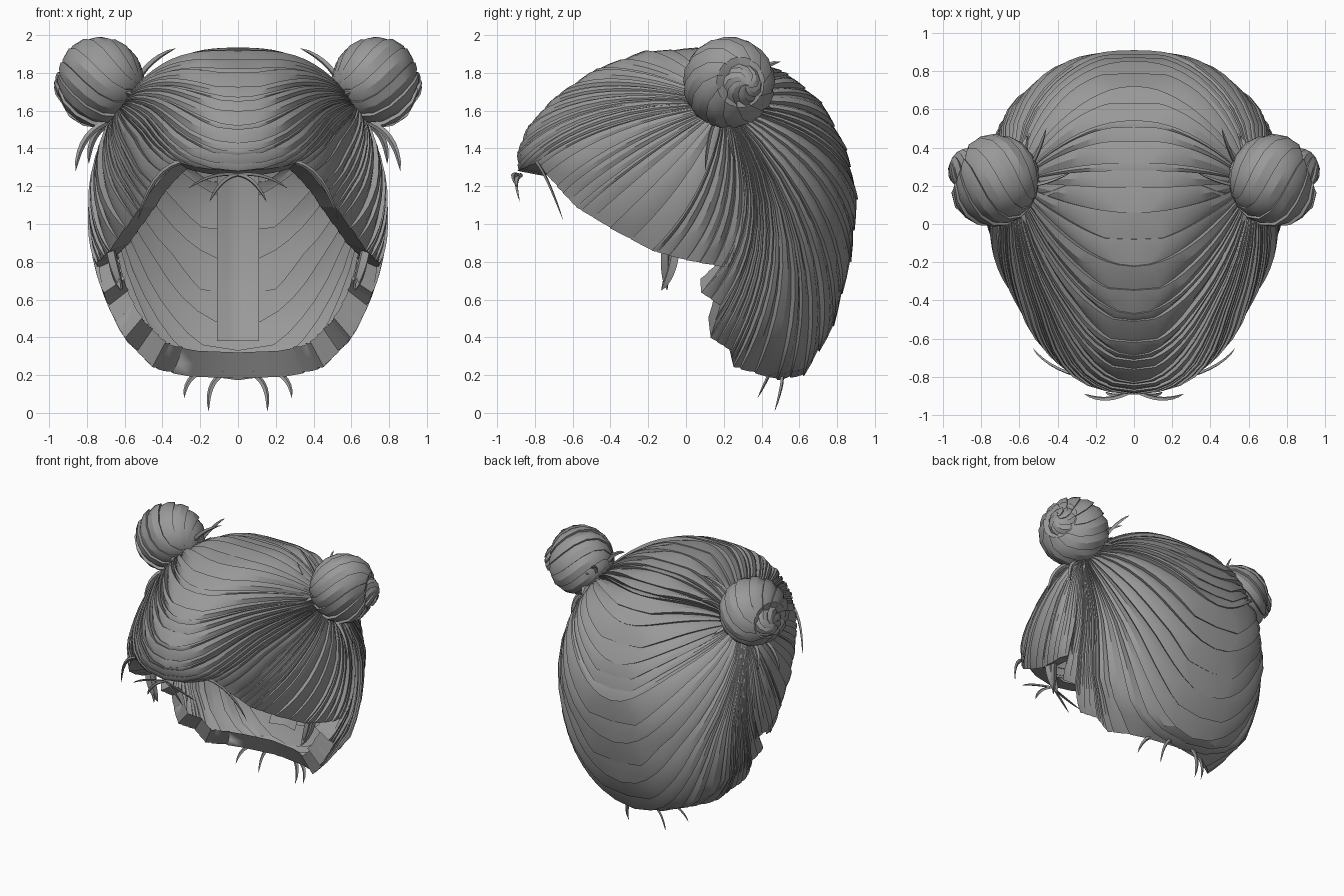
import bpy, math, random
from mathutils import Vector

if "Cube" in bpy.data.objects:
    bpy.data.objects.remove(bpy.data.objects["Cube"])

random.seed(4)
grey = bpy.data.materials.new("hair_grey")
grey.diffuse_color = (0.32, 0.32, 0.32, 1)
grey.use_nodes = True
grey.node_tree.nodes["Principled BSDF"].inputs["Base Color"].default_value = grey.diffuse_color


def make(name, verts, faces, angle=28, mirror=True):
    me = bpy.data.meshes.new(name)
    me.from_pydata([tuple(v) for v in verts], [], faces)
    me.materials.append(grey)
    ob = bpy.data.objects.new(name, me)
    bpy.context.collection.objects.link(ob)
    bpy.ops.object.select_all(action='DESELECT')
    ob.select_set(True)
    bpy.context.view_layer.objects.active = ob
    bpy.ops.object.shade_smooth_by_angle(angle=math.radians(angle))
    if mirror:
        ob.modifiers.new("mirror", 'MIRROR').use_clip = False
    return ob


def add_strip(verts, faces, cols):
    """Join neighbouring columns of points into one lock of hair."""
    base, n = len(verts), len(cols[0])
    for c in cols:
        verts.extend(c)
    for j in range(len(cols) - 1):
        for i in range(n - 1):
            a = base + j * n + i
            faces.append((a, a + n, a + n + 1, a + 1))


# ---- Scalp shell: locks fan out from the bun to the parting and hem ----
# each row: end (y, z) and bend point (y, z) of a lock
SEAM = [(-.885, 1.28, -.50, 1.66), (-.89, 1.38, -.50, 1.71), (-.83, 1.52, -.46, 1.75),
        (-.69, 1.67, -.36, 1.79), (-.47, 1.82, -.20, 1.83), (-.22, 1.91, -.02, 1.85),
        (.06, 1.93, .12, 1.85), (.32, 1.88, .29, 1.82), (.54, 1.79, .41, 1.79),
        (.72, 1.64, .54, 1.74), (.85, 1.39, .69, 1.62), (.905, 1.13, .79, 1.47),
        (.87, .80, .83, 1.28), (.78, .46, .82, 1.06), (.62, .20, .78, .94),
        (.48, .18, .73, .96)]
HEM = [(.25, .25, .66, 1.03), (.24, .33, .60, 1.03), (.13, .40, .56, 1.02),
       (.18, .57, .50, 1.02), (.08, .64, .46, 1.05), (.22, .77, .38, 1.10),
       (.0, .81, .25, 1.12), (-.18, .86, .12, 1.15), (-.40, .98, -.08, 1.26),
       (-.58, 1.09, -.22, 1.39), (-.68, 1.20, -.32, 1.49), (-.79, 1.325, -.42, 1.58),
       (-.885, 1.28, -.50, 1.66)]
ENDS = SEAM + HEM
CY, CZ, WIDTH = .05, 1.1, .775
# side outline of the full head, continued below the hem
outline = [s[:2] for s in SEAM] + [(.2, .06), (-.25, .25), (-.68, .70), (-.88, 1.08)]
polar = sorted((math.atan2(z - CZ, y - CY), math.hypot(y - CY, z - CZ)) for y, z in outline)
polar = [(polar[-1][0] - math.tau, polar[-1][1])] + polar + [(polar[0][0] + math.tau, polar[0][1])]


def half_width(y, z):
    a, d = math.atan2(z - CZ, y - CY), math.hypot(y - CY, z - CZ)
    narrow = 1 - .24 * min(.55, max(0, .1 - y))       # the face side is narrower
    power = 2.2 + .3 * min(1, max(0, y / .5))         # the back is fuller
    for (a0, r0), (a1, r1) in zip(polar, polar[1:]):
        if a0 <= a <= a1:
            r = r0 + (r1 - r0) * (a - a0) / (a1 - a0)
            return WIDTH * narrow * math.sqrt(max(0, 1 - (d / r) ** power))
    return 0


def lock_path(p, lift, hem, rows=11):
    k = min(int(p), len(ENDS) - 2)
    f = p - k
    ey, ez, by, bz = [a + (b - a) * f for a, b in zip(ENDS[k], ENDS[k + 1])]
    ang = math.atan2(ez - 1.64, ey - .22)
    sy, sz = .22 + .05 * math.cos(ang), 1.64 + .05 * math.sin(ang)
    pts = []
    for i in range(rows + 1):
        u = i / rows
        s = 1 - (1 - u) ** 1.6
        y = (1 - s) ** 2 * sy + 2 * s * (1 - s) * by + s * s * ey
        z = (1 - s) ** 2 * sz + 2 * s * (1 - s) * bz + s * s * ez
        x = half_width(y, z)
        if i == rows and p <= len(SEAM) - 1:
            x = 0
        g = 1 + lift * (.25 + .75 * math.sin(math.pi * min(1, u * 1.05)))
        pts.append(Vector((x * g, CY + (y - CY) * g, CZ + (z - CZ) * g)))
    if hem:                                           # tuck the hem inwards
        x, y, z = pts[-1]
        for g in (.93, .85):
            pts.append(Vector((x * g, CY + (y - CY) * g, CZ + (z - CZ) * g)))
    return pts


verts, faces = [], []
p = 0.0
while p < len(ENDS) - 1 - 1e-6:
    q = min(p + random.choice((.34, .5, .5)), len(ENDS) - 1)
    if int(q + .1) > int(p):
        q = int(q + .1)
    h = random.uniform(.014, .036)
    hem = p >= len(SEAM) - 1
    # the last column drops back down, closing the step to the next lock
    add_strip(verts, faces, [lock_path(p, -.01, hem), lock_path((p + q) / 2, h * .8, hem),
                             lock_path(q, h, hem), lock_path(q, -.01, hem)])
    p = q
make("scalp_locks", verts, faces)

# ---- Inner lock down the back parting ----
cols = []
for x in (0, .05, .11):
    cols.append([Vector((x, y - .06 - .3 * x, z)) for y, z in
                 [(.78, 1.42), (.84, 1.2), (.82, .95), (.79, .75), (.72, .55), (.62, .38)]])
verts, faces = [], []
add_strip(verts, faces, cols)
make("inner_back_lock", verts, faces)


# ---- Buns: twisted bands round a tilted axis ----
def bun(name, centre, size, bands, twist, dimple, lift):
    ax = Vector((1, .35, 0)).normalized()
    e2 = Vector((0, 0, 1))
    e1 = e2.cross(ax)
    verts, faces = [], []

    def meridian(ph, g):
        out = []
        for i in range(11):
            th = math.pi * i / 10
            t = -ph + twist * th
            d = ax * math.cos(th) + (e1 * math.cos(t) + e2 * math.sin(t)) * math.sin(th)
            r = size * (1 + g * math.sin(th)) * (1 - dimple * math.exp(-(th / .45) ** 2))
            out.append(Vector(centre) + d * r)
        return out

    for b in range(bands):
        a0, a1 = math.tau * b / bands, math.tau * (b + 1) / bands
        h = random.uniform(.4, 1) * lift
        add_strip(verts, faces, [meridian(a0, -lift * .5), meridian((a0 + a1) / 2, h * .8),
                                 meridian(a1, h), meridian(a1, -lift * .5)])
    make(name, verts, faces)


bun("bun", (.735, .228, 1.75), .236, 11, .9, .35, .075)
bun("bun_core", (.865, .285, 1.74), .105, 6, 1.4, 0, .2)


# ---- Loose locks: bent, tapering, flattened strands ----
def wisps(name, paths, width):
    verts, faces = [], []
    for a, b, c in paths:
        a, b, c = Vector(a), Vector(b), Vector(c)
        base, n = len(verts), 8
        for i in range(n + 1):
            u = i / n
            pos = a * (1 - u) ** 2 + b * 2 * u * (1 - u) + c * u * u
            tan = ((b - a) * (1 - u) + (c - b) * u).normalized()
            side = tan.cross((c - a).cross(b - a)).normalized()
            nor = tan.cross(side)
            w = width * max(.04, (1 - u) ** .6 * (.55 + .9 * u))
            for k in range(4):
                t = math.pi / 2 * k
                verts.append(pos + side * math.cos(t) * w + nor * math.sin(t) * w * .6)
        for i in range(n):
            for k in range(4):
                s, m = base + i * 4, (k + 1) % 4
                faces.append((s + k, s + m, s + 4 + m, s + 4 + k))
        faces.append(tuple(base + k for k in (3, 2, 1, 0)))
        faces.append(tuple(base + n * 4 + k for k in range(4)))
    make(name, verts, faces)


wisps("nape_wisps", [((.03, .50, .22), (.17, .53, .20), (.155, .47, .01)),
                     ((.08, .45, .23), (.28, .46, .24), (.285, .38, .08))], .022)
wisps("fringe_wisps", [((0, -.87, 1.26), (.14, -.95, 1.28), (.26, -.89, 1.19)),
                       ((0, -.87, 1.26), (.09, -.92, 1.25), (.15, -.88, 1.12)),
                       ((.18, -.82, 1.33), (.44, -.78, 1.38), (.53, -.65, 1.02))], .02)
wisps("bun_wisps", [((.57, .22, 1.66), (.52, .18, 1.86), (.33, .27, 1.93)),
                    ((.56, .27, 1.66), (.50, .36, 1.84), (.46, .50, 1.86)),
                    ((.56, .18, 1.64), (.50, .12, 1.76), (.36, .20, 1.86)),
                    ((.66, .16, 1.55), (.84, .12, 1.50), (.86, .10, 1.28)),
                    ((.66, .22, 1.54), (.79, .22, 1.50), (.79, .26, 1.32))], .026)

# ---- Bun ties: short tufts gathered at the bun base ----
wisps("bun_base_tufts", [((.66, .22 + .10 * math.cos(t), 1.68 + .10 * math.sin(t)),
                          (.58, .22 + .12 * math.cos(t), 1.65 + .12 * math.sin(t)),
                          (.56, .22 + .24 * math.cos(t), 1.61 + .22 * math.sin(t)))
                         for t in [math.tau * i / 9 for i in range(9)]], .04)

# ---- Side locks in front of the ears ----
wisps("ear_locks", [((.67, -.06, .95), (.68, -.05, .78), (.62, -.13, .65)),
                    ((.68, -.10, .92), (.67, -.12, .80), (.61, -.10, .65))], .05)
